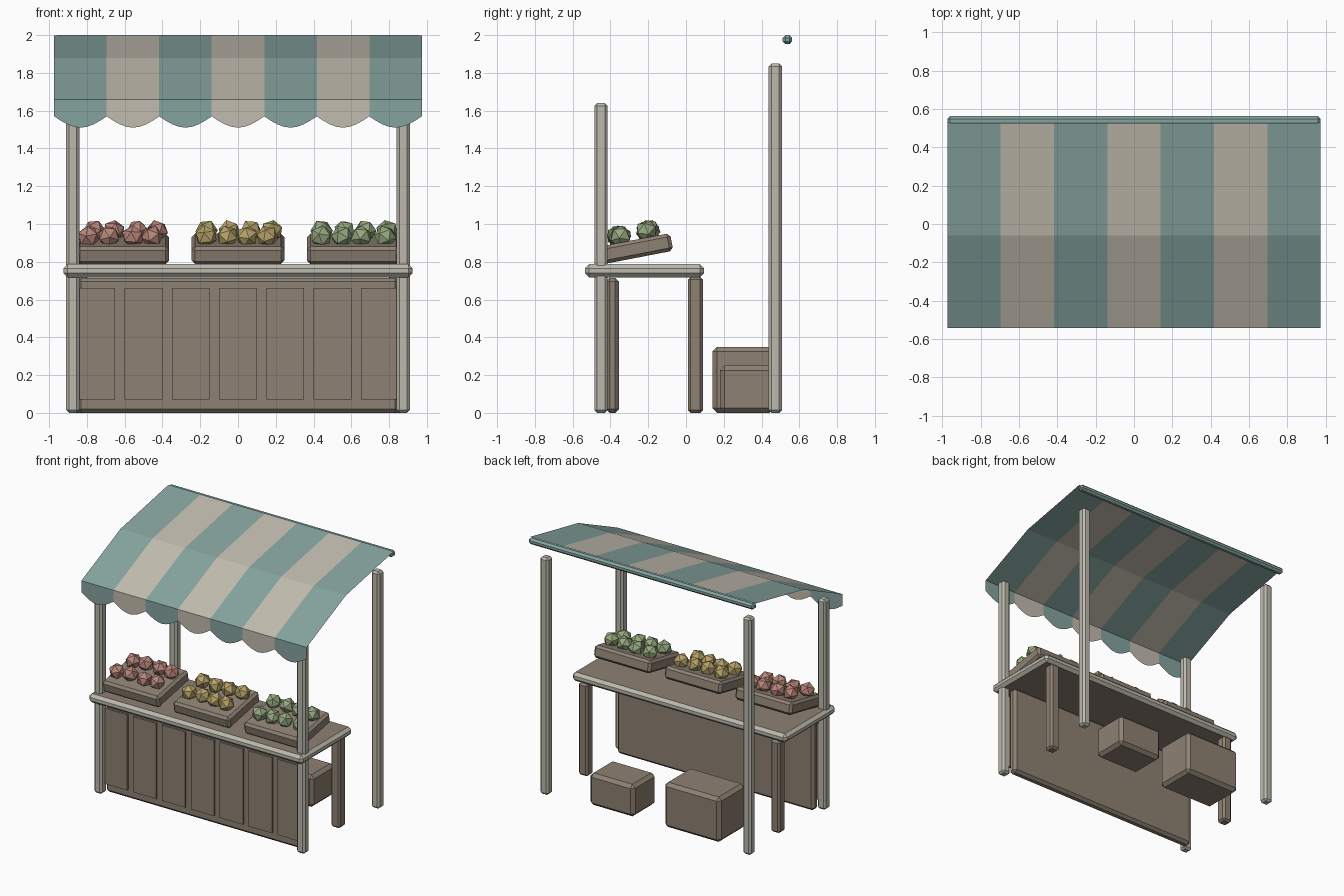
import bpy, bmesh, math, random
from mathutils import Matrix, Vector

random.seed(4)
if "Cube" in bpy.data.objects:
    bpy.data.objects.remove(bpy.data.objects["Cube"], do_unlink=True)


def material(name, *srgb):
    col = [((c / 255 + 0.055) / 1.055) ** 2.4 for c in srgb] + [1.0]
    m = bpy.data.materials.new(name)
    m.use_nodes = True
    m.diffuse_color = col
    m.node_tree.nodes["Principled BSDF"].inputs["Base Color"].default_value = col
    return m


TEAL = material("teal cloth", 134, 164, 159)
CREAM = material("cream cloth", 194, 188, 175)
PALE = material("pale wood", 188, 186, 173)
BROWN = material("brown wood", 142, 129, 115)
RED = material("red produce", 184, 134, 122)
YELLOW = material("yellow produce", 182, 163, 105)
GREEN = material("green produce", 150, 168, 126)


def finish(name, bm, *mats):
    me = bpy.data.meshes.new(name)
    bm.to_mesh(me)
    bm.free()
    for m in mats:
        me.materials.append(m)
    ob = bpy.data.objects.new(name, me)
    bpy.context.collection.objects.link(ob)
    return ob


def box(name, xs, ys, zs, bevel, *mats, tilt=0.0):
    """Chamfered box between limits, tilted about its lower front edge."""
    bm = bmesh.new()
    bmesh.ops.create_cube(bm, size=1)
    for v in bm.verts:
        v.co = Vector([lim[0] + (c + 0.5) * (lim[1] - lim[0])
                       for c, lim in zip(v.co, (xs, ys, zs))])
    if bevel:
        bmesh.ops.bevel(bm, geom=bm.edges[:], offset=bevel, segments=1,
                        profile=0.5, affect='EDGES')
    if tilt:
        bmesh.ops.rotate(bm, verts=bm.verts, cent=(0, ys[0], zs[0]),
                         matrix=Matrix.Rotation(tilt, 3, 'X'))
    bm.normal_update()
    if len(mats) > 1:
        # second material on the flat top and underside
        for f in bm.faces:
            f.material_index = int(abs(f.normal.z) > 0.9)
    return finish(name, bm, *mats)


# Posts and rear counter legs, mirrored
for side, s in (("left", 1), ("right", -1)):
    xs = sorted((s * 0.84, s * 0.91))
    box("front_post_" + side, xs, (-0.485, -0.415), (0, 1.64), 0.015, PALE)
    box("back_post_" + side, xs, (0.438, 0.508), (0, 1.85), 0.015, PALE)
    xs = sorted((s * 0.79, s * 0.87))
    box("counter_leg_" + side, xs, (0.01, 0.09), (0, 0.72), 0.015, BROWN)

# Counter
box("counter_top", (-0.925, 0.925), (-0.535, 0.095), (0.718, 0.787), 0.022, PALE, BROWN)
box("counter_front", (-0.85, 0.85), (-0.425, -0.355), (0, 0.715), 0.02, BROWN)
for i in range(7):
    x = (i - 3) * 0.25
    box("front_plank_%d" % (i + 1), (x - 0.1, x + 0.1), (-0.44, -0.42),
        (0.07, 0.66), 0, BROWN)

# Storage crates behind the counter
box("large_crate", (-0.615, -0.13), (0.14, 0.465), (0, 0.35), 0.025, BROWN)
box("small_crate", (0.13, 0.515), (0.18, 0.465), (0, 0.25), 0.025, BROWN)

# Tilted trays with faceted produce
TILT = 0.19
for name, cx, mat in (("red", -0.61, RED), ("yellow", 0, YELLOW), ("green", 0.61, GREEN)):
    box(name + "_tray", (cx - 0.245, cx + 0.245), (-0.45, -0.06),
        (0.785, 0.88), 0.018, BROWN, tilt=TILT)
    bm = bmesh.new()
    for row, y in enumerate((-0.355, -0.2)):
        for col in range(4):
            x = cx + (col - 1.5) * 0.113 + (0.012 if row else -0.008)
            x += random.uniform(-0.01, 0.01)
            z = 0.915 + (y + 0.45) * math.tan(TILT)
            rot = Matrix.Rotation(random.uniform(0, 6), 4, 'Z') @ \
                Matrix.Rotation(random.uniform(0, 6), 4, 'X')
            place = Matrix.Translation((x, y + random.uniform(-0.01, 0.01), z))
            bmesh.ops.create_icosphere(bm, subdivisions=1, radius=0.06,
                                       matrix=place @ rot)
    finish(name + "_produce", bm, mat)

# Striped awning sheet with scalloped valance
HALF, STRIPES, SEGS = 0.973, 7, 8
WIDTH = 2 * HALF / STRIPES
PROFILE = [(0.53, 1.998), (-0.06, 1.88), (-0.543, 1.66)]
bm = bmesh.new()
for i in range(STRIPES):
    x0 = -HALF + i * WIDTH
    rows = [[bm.verts.new((x, y, z)) for x in (x0, x0 + WIDTH)] for y, z in PROFILE]
    faces = [bm.faces.new((a[0], b[0], b[1], a[1])) for a, b in zip(rows, rows[1:])]
    hem = [bm.verts.new((x0 + WIDTH * k / SEGS, PROFILE[-1][0],
                         1.57 - 0.06 * math.sin(math.pi * k / SEGS)))
           for k in range(SEGS + 1)]
    faces.append(bm.faces.new([rows[-1][0]] + hem + [rows[-1][1]]))
    for f in faces:
        f.material_index = i % 2
bmesh.ops.remove_doubles(bm, verts=bm.verts, dist=0.0005)
finish("awning", bm, TEAL, CREAM)

# Rear awning bar
box("awning_bar", (-HALF, HALF), (0.512, 0.562), (1.952, 2.0), 0.015, TEAL)
